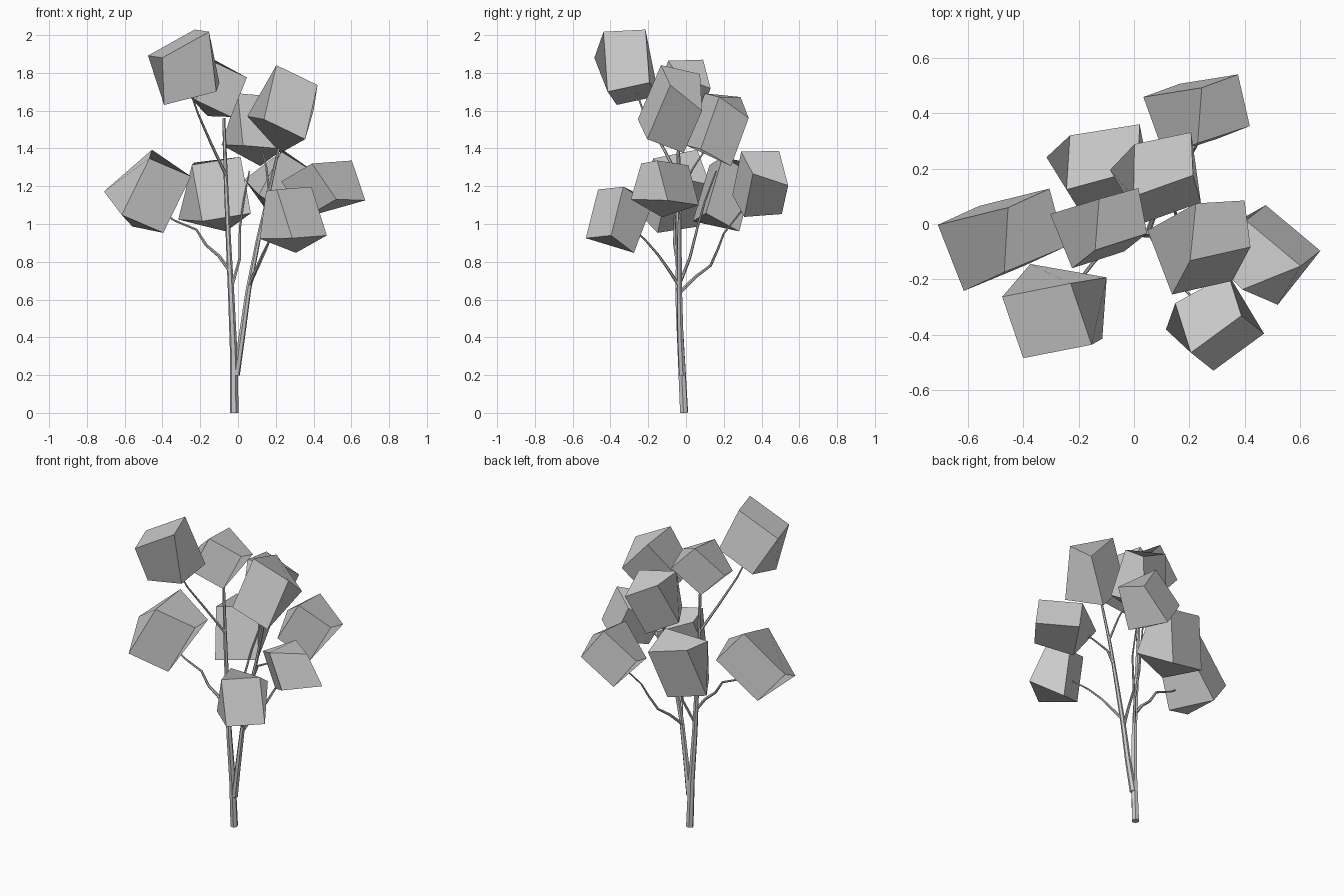
import bpy, bmesh
from mathutils import Vector


def leaf_block(name, centre, a, b, d):
    """Skewed cube: a, b, d are its mean edge vectors, with one shared lopsided twist."""
    c, a, b, d = map(Vector, (centre, a, b, d))
    bm = bmesh.new()
    bmesh.ops.create_cube(bm, size=2)
    for v in bm.verts:
        s, t, u = v.co
        v.co = (c + (a * s + b * t + d * u) / 2
                + d * (0.0875 * s * t) + (b * 0.05 - a * 0.125) * (t * u))
    bmesh.ops.recalc_face_normals(bm, faces=bm.faces)
    me = bpy.data.meshes.new(name)
    bm.to_mesh(me)
    bm.free()
    bpy.context.collection.objects.link(bpy.data.objects.new(name, me))


def limb(name, points, r0, r1):
    """Tapered six-sided tube through the points."""
    cu = bpy.data.curves.new(name, 'CURVE')
    cu.dimensions = '3D'
    cu.bevel_depth = 1
    cu.bevel_resolution = 1
    cu.use_fill_caps = True
    sp = cu.splines.new('POLY')
    sp.points.add(len(points) - 1)
    for i, p in enumerate(points):
        sp.points[i].co = (*p, 1)
        sp.points[i].radius = r0 + (r1 - r0) * i / (len(points) - 1)
    ob = bpy.data.objects.new(name, cu)
    bpy.context.collection.objects.link(ob)
    bpy.ops.object.select_all(action='DESELECT')
    ob.select_set(True)
    bpy.context.view_layer.objects.active = ob
    bpy.ops.object.convert(target='MESH')
    for poly in bpy.context.object.data.polygons:
        poly.use_smooth = False


# Foliage blocks
leaf_block("foliage_top_left", (-.28, -.315, 1.822), (-.03, .222, .03), (.07, .07, -.265), (.262, 0, .104))
leaf_block("foliage_top_centre", (-.116, -.007, 1.718), (.165, .05, -.12), (-.055, .18, .005), (-.13, -.06, -.178))
leaf_block("foliage_top_right", (.252, -.069, 1.615), (.197, .03, -.15), (-.055, .2, -.06), (-.12, -.11, -.255))
leaf_block("foliage_upper_back", (.09, .176, 1.517), (.21, .06, -.065), (-.06, .175, -.055), (-.03, -.096, -.265))
leaf_block("foliage_left", (-.47, -.05, 1.17), (.185, .08, -.14), (-.075, .225, .04), (-.2, -.065, -.26))
leaf_block("foliage_back_left", (-.118, .208, 1.164), (.255, .055, -.01), (-.06, .186, -.042), (-.015, -.084, -.3))
leaf_block("foliage_front_right", (.283, -.356, 1.036), (.187, .12, -.03), (-.11, .15, -.05), (.024, -.08, -.255))
leaf_block("foliage_right", (.457, -.112, 1.198), (-.18, .165, -.06), (-.165, -.14, -.04), (.1, 0, -.2))
leaf_block("foliage_back_right", (.235, .4, 1.215), (.16, .055, -.15), (-.06, .2, .01), (-.165, -.04, -.19))

# Trunk and second stem
limb("trunk", [(-.02, -.01, 0), (-.022, -.025, .3), (-.035, -.04, .6), (-.05, -.04, .9),
               (-.065, -.04, 1.25), (-.075, -.04, 1.56)], .023, .008)
limb("second_stem", [(-.01, -.02, .2), (.02, -.03, .4), (.055, -.035, .65), (.11, -.035, .93),
                     (.16, -.03, 1.15), (.22, -.04, 1.42)], .02, .007)

# Branches
limb("branch_left", [(-.035, -.04, .74), (-.1, -.05, .83), (-.17, -.06, .89), (-.22, -.06, .97),
                     (-.34, -.06, 1.02), (-.42, -.06, 1.08)], .011, .004)
limb("branch_top_left", [(-.06, -.04, 1.25), (-.14, -.13, 1.42), (-.21, -.22, 1.58), (-.26, -.27, 1.72)], .009, .004)
limb("branch_front_right", [(.06, -.04, .68), (.1, -.1, .77), (.13, -.15, .84), (.17, -.22, .92),
                            (.23, -.29, .98)], .009, .004)
limb("branch_back_right", [(.05, -.03, .64), (.08, .05, .72), (.11, .13, .78), (.15, .17, .87),
                           (.18, .2, .95), (.24, .31, 1.09)], .01, .004)
limb("branch_back", [(-.03, -.035, .68), (.01, .02, .82), (.01, .06, .98), (.03, .1, 1.12), (.06, .16, 1.28)], .009, .004)
limb("branch_right", [(.125, -.03, 1.0), (.17, -.04, 1.1), (.26, -.06, 1.15), (.4, -.1, 1.21)], .008, .004)
limb("branch_upper_back", [(.165, -.03, 1.17), (.15, .04, 1.3), (.12, .12, 1.42)], .007, .004)
